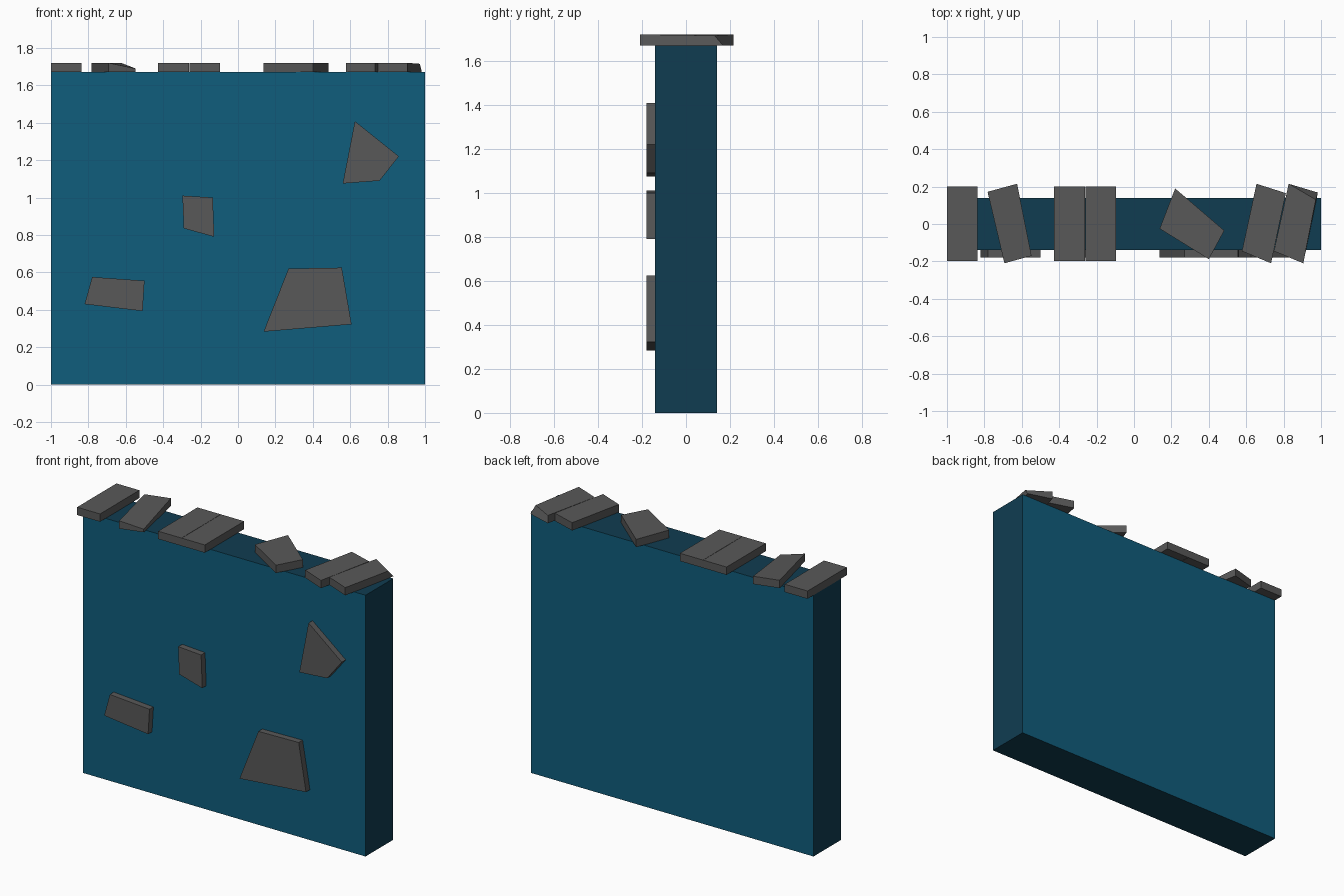
import bpy, bmesh

if "Cube" in bpy.data.objects:
    bpy.data.objects.remove(bpy.data.objects["Cube"])


def material(name, rgb):
    m = bpy.data.materials.new(name)
    m.diffuse_color = (*rgb, 1)
    m.use_nodes = True
    m.node_tree.nodes["Principled BSDF"].inputs["Base Color"].default_value = m.diffuse_color
    return m


teal = material("teal paint", (0.005, 0.11, 0.20))
dark_teal = material("dark teal edge", (0.005, 0.046, 0.083))
stone = material("grey stone", (0.098, 0.098, 0.098))


def prism(name, bottom, top, mats):
    """Closed solid between two matching outlines of 3D points."""
    bm = bmesh.new()
    a = [bm.verts.new(p) for p in bottom]
    b = [bm.verts.new(p) for p in top]
    n = len(a)
    bm.faces.new(a)
    bm.faces.new(b)
    for i in range(n):
        j = (i + 1) % n
        bm.faces.new((a[i], a[j], b[j], b[i]))
    bmesh.ops.recalc_face_normals(bm, faces=bm.faces)
    me = bpy.data.meshes.new(name)
    bm.to_mesh(me)
    bm.free()
    for m in mats:
        me.materials.append(m)
    ob = bpy.data.objects.new(name, me)
    bpy.context.collection.objects.link(ob)
    return ob


# Wall: lighter front and back, darker narrow sides
H = 1.67
base = [(-1, -.14), (1, -.14), (1, .14), (-1, .14)]
wall = prism("wall", [(x, y, 0) for x, y in base],
             [(x, y, H) for x, y in base], [teal, dark_teal])
for f in wall.data.polygons:
    f.material_index = 0 if abs(f.normal.y) > 0.5 else 1

# Exposed stones on the front (x, z outlines)
stones = [
    [(-.82, .43), (-.51, .393), (-.5, .555), (-.78, .575)],
    [(-.29, .835), (-.127, .79), (-.135, 1.0), (-.297, 1.01)],
    [(.137, .283), (.607, .322), (.555, .625), (.27, .62)],
    [(.56, 1.075), (.757, 1.09), (.86, 1.22), (.625, 1.408)],
]
for i, o in enumerate(stones):
    prism(f"front_stone_{i + 1}", [(x, -.139, z) for x, z in o],
          [(x, -.18, z) for x, z in o], [stone])


# Capping stones along the top (x, y outlines); some have one chipped top corner
def block(x0, x1):
    return [(x0, -.197), (x1, -.197), (x1, .2), (x0, .2)]


caps = [
    (block(-1, -.838), {}),
    ([(-.693, -.21), (-.548, -.17), (-.625, .215), (-.783, .172)],
     {1: (-.548, -.17, 1.69)}),
    (block(-.427, -.262), {}),
    (block(-.26, -.097), {}),
    ([(.137, -.025), (.4, -.188), (.483, -.035), (.22, .19)], {}),
    ([(.577, -.145), (.733, -.21), (.812, .165), (.655, .215)], {}),
    ([(.748, -.145), (.905, -.21), (.983, .168), (.827, .215)],
     {2: (.972, .13, 1.715)}),
]
for i, (o, chips) in enumerate(caps):
    top = [chips.get(k, (x, y, 1.72)) for k, (x, y) in enumerate(o)]
    prism(f"cap_stone_{i + 1}", [(x, y, H) for x, y in o], top, [stone])
